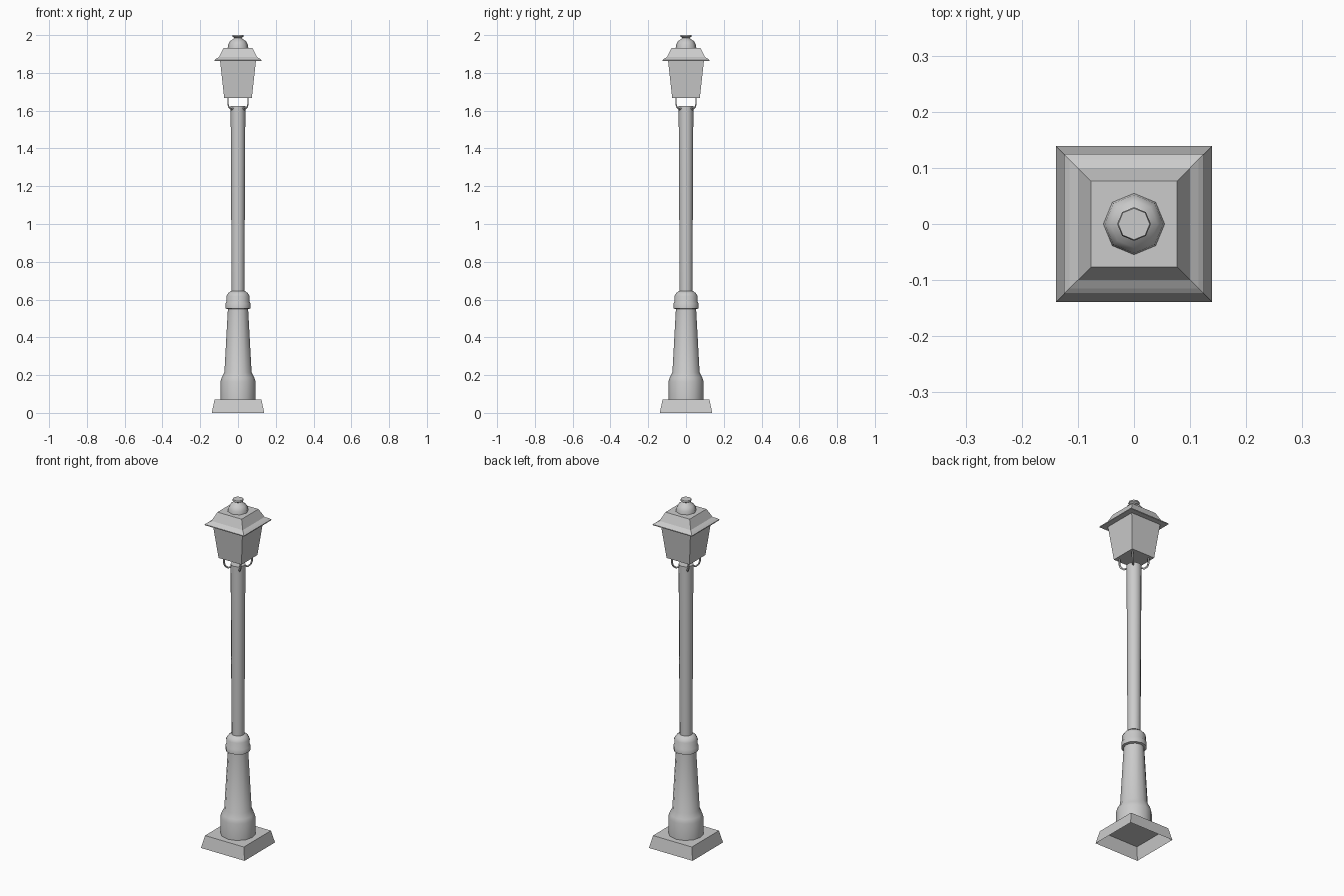
import bpy, bmesh
from math import cos, sin, pi, sqrt, radians

if "Cube" in bpy.data.objects:
    bpy.data.objects.remove(bpy.data.objects["Cube"])


def lathe(name, profile, sides, square=False, cap_bottom=True, smooth=None):
    """Stack rings of (half width or radius, z) into one surface."""
    bm = bmesh.new()
    k, off = (sqrt(2), pi / 4) if square else (1, 0)
    rings = [[bm.verts.new((r * k * cos(off + 2 * pi * i / sides),
                            r * k * sin(off + 2 * pi * i / sides), z))
              for i in range(sides)] for r, z in profile]
    for a, b in zip(rings, rings[1:]):
        for i in range(sides):
            j = (i + 1) % sides
            bm.faces.new((a[i], a[j], b[j], b[i]))
    if cap_bottom:
        bm.faces.new(rings[0][::-1])
    bm.faces.new(rings[-1])
    mesh = bpy.data.meshes.new(name)
    bm.to_mesh(mesh)
    bm.free()
    ob = bpy.data.objects.new(name, mesh)
    bpy.context.collection.objects.link(ob)
    if smooth:
        bpy.ops.object.select_all(action='DESELECT')
        ob.select_set(True)
        bpy.context.view_layer.objects.active = ob
        bpy.ops.object.shade_smooth_by_angle(angle=radians(smooth))
    return ob


# Square plinth, open underneath
lathe("plinth", [(0.139, 0), (0.124, 0.07)], 4, square=True, cap_bottom=False)

# Flared lower column, collar and pole
lathe("lower_column", [(0.093, 0.07), (0.093, 0.165), (0.086, 0.188), (0.072, 0.215),
                       (0.053, 0.56)], 12, smooth=50)
lathe("collar", [(0.055, 0.55), (0.066, 0.553), (0.066, 0.58), (0.061, 0.588),
                 (0.062, 0.618), (0.052, 0.634), (0.036, 0.646)], 12, smooth=50)
lathe("pole", [(0.034, 0.64), (0.036, 1.08), (0.039, 1.625)], 12, smooth=50)

# Four bent brackets on the diagonals carrying the lantern
for n in range(4):
    a = pi / 4 + n * pi / 2
    curve = bpy.data.curves.new("bracket", 'CURVE')
    curve.dimensions = '3D'
    curve.bevel_depth = 0.005
    curve.bevel_resolution = 0
    curve.use_fill_caps = True
    path = [(0.034, 1.612), (0.052, 1.606), (0.068, 1.618), (0.075, 1.637), (0.075, 1.672)]
    spline = curve.splines.new('POLY')
    spline.points.add(len(path) - 1)
    for p, (r, z) in zip(spline.points, path):
        p.co = (r * cos(a), r * sin(a), z, 1)
    bpy.context.collection.objects.link(bpy.data.objects.new(f"bracket_{n + 1}", curve))

# Tapered lantern body and stepped roof
lathe("lantern_body", [(0.073, 1.667), (0.095, 1.865)], 4, square=True)
lathe("roof", [(0.095, 1.862), (0.125, 1.862), (0.125, 1.867), (0.115, 1.875),
               (0.100, 1.884), (0.077, 1.932)], 4, square=True)

# Domed finial with a small knob
lathe("finial", [(0.055, 1.93), (0.052, 1.95), (0.042, 1.968), (0.025, 1.979),
                 (0.019, 1.985), (0.030, 1.992), (0.028, 2.0)], 8, smooth=50)
